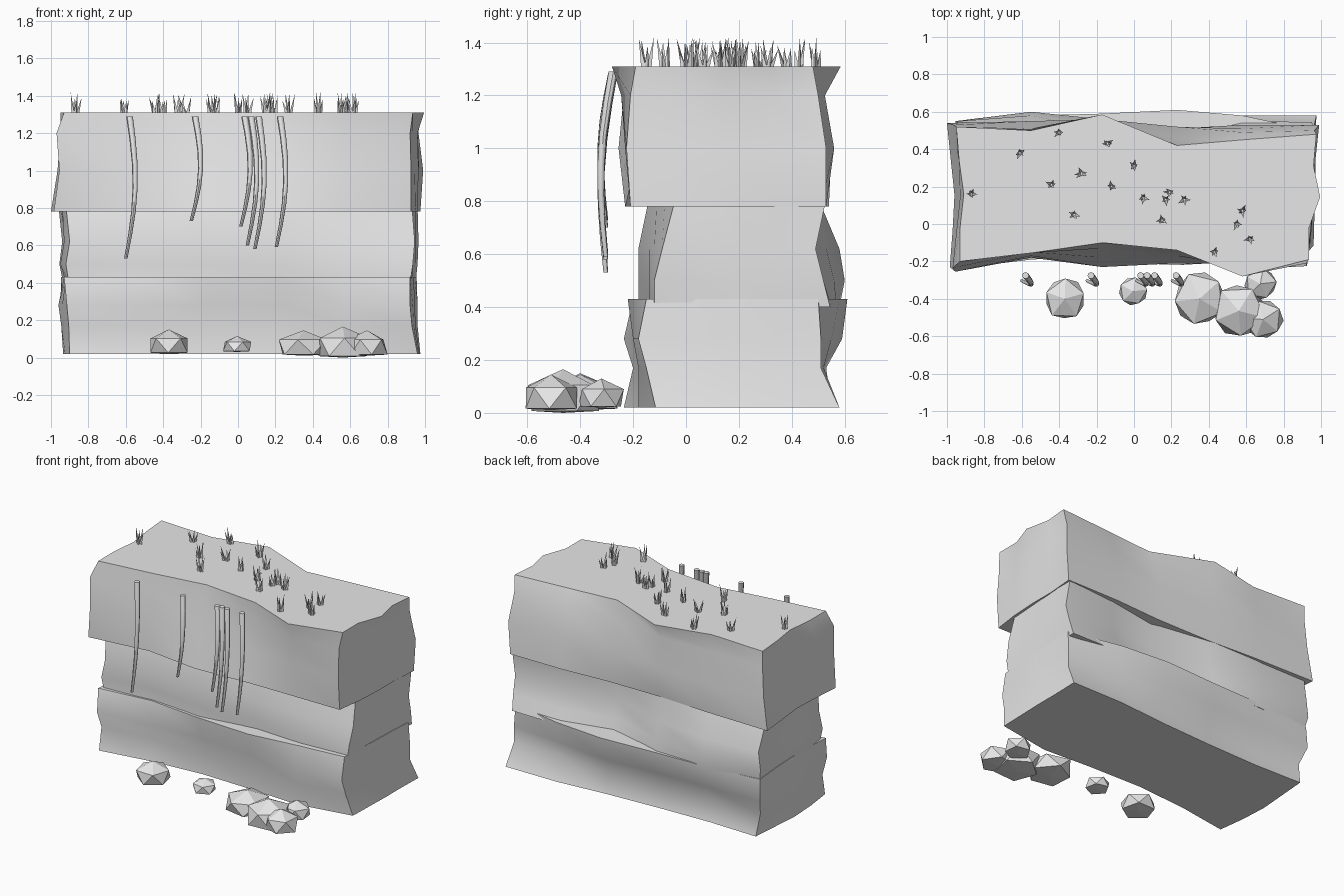
import bpy, bmesh, math, random
from mathutils import Vector, Matrix

random.seed(4)
stone = bpy.data.materials.new("stone_grey")
stone.diffuse_color = (0.8, 0.8, 0.8, 1)


def finish(bm, name, smooth=None):
    bmesh.ops.recalc_face_normals(bm, faces=bm.faces)
    me = bpy.data.meshes.new(name)
    bm.to_mesh(me)
    bm.free()
    me.materials.append(stone)
    ob = bpy.data.objects.new(name, me)
    bpy.context.collection.objects.link(ob)
    if smooth:
        bpy.ops.object.select_all(action='DESELECT')
        ob.select_set(True)
        bpy.context.view_layer.objects.active = ob
        bpy.ops.object.shade_smooth_by_angle(angle=math.radians(smooth))
    return ob


def loft(bm, rings):
    """Skin a stack of equal closed rings and cap both ends."""
    loops = [[bm.verts.new(p) for p in r] for r in rings]
    n = len(loops[0])
    for a, b in zip(loops, loops[1:]):
        for i in range(n):
            j = (i + 1) % n
            bm.faces.new((a[i], a[j], b[j], b[i]))
    bm.faces.new(loops[0])
    bm.faces.new(loops[-1])


STATIONS = [-0.55, -0.17, 0.23, 0.58]


def stratum(name, heights, left, right, front, back):
    """Rock layer: front/back give y at six stations, left/right give x front to back."""
    bm = bmesh.new()
    rings = []
    for z, l, r, f, b in zip(heights, left, right, front, back):
        side = [0.25, 0.5, 0.75]
        ring = [(x, y, z) for x, y in zip([l[0]] + STATIONS + [r[0]], f)]
        ring += [(x, f[5] + (b[5] - f[5]) * t, z) for x, t in zip(r[1:4], side)]
        ring += [(x, y, z) for x, y in zip([l[4]] + STATIONS + [r[4]], b)][::-1]
        ring += [(x, f[0] + (b[0] - f[0]) * t, z) for x, t in zip(l[1:4], side)][::-1]
        rings.append(ring)
    loft(bm, rings)
    finish(bm, name, 45)


stratum("top_stratum", [1.31, 1.2, 1.0, 0.78],
        [[-.93, -.93, -.91, -.935, -.95],
         [-.97, -.95, -.93, -.94, -.95],
         [-.955, -.95, -.945, -.955, -.965],
         [-.985, -.97, -.96, -.98, -1.0]],
        [[.935, .935, .995, .96, .975],
         [.92, .935, .96, .945, .965],
         [.925, .945, .965, .97, .99],
         [.925, .95, .96, .96, .975]],
        [[-.20, -.155, -.10, -.14, -.28, -.19],
         [-.235, -.15, -.13, -.14, -.245, -.21],
         [-.255, -.17, -.18, -.17, -.23, -.225],
         [-.23, -.18, -.23, -.21, -.21, -.21]],
        [[.52, .50, .585, .42, .45, .48],
         [.52, .51, .525, .46, .49, .50],
         [.53, .55, .56, .52, .51, .53],
         [.54, .53, .51, .51, .53, .53]])

stratum("middle_stratum", [0.81, 0.62, 0.5, 0.40],
        [[-.92, -.94, -.93, -.95, -.96],
         [-.90, -.93, -.92, -.93, -.94],
         [-.92, -.95, -.93, -.94, -.955],
         [-.905, -.92, -.91, -.92, -.935]],
        [[.93, .94, .95, .96, .96],
         [.945, .94, .95, .945, .965],
         [.935, .935, .94, .95, .96],
         [.92, .93, .935, .94, .95]],
        [[-.13, -.12, -.14, -.11, -.08, -.04],
         [-.17, -.17, -.18, -.14, -.12, -.09],
         [-.18, -.14, -.18, -.13, -.14, -.12],
         [-.17, -.15, -.18, -.12, -.14, -.12]],
        [[.50, .50, .50, .44, .50, .53],
         [.55, .58, .53, .42, .48, .49],
         [.55, .60, .56, .44, .52, .52],
         [.53, .58, .57, .47, .55, .545]])

stratum("bottom_stratum", [0.43, 0.28, 0.17, 0.02],
        [[-.93, -.92, -.92, -.93, -.945],
         [-.915, -.94, -.96, -.94, -.95],
         [-.905, -.925, -.945, -.93, -.92],
         [-.90, -.925, -.935, -.92, -.905]],
        [[.92, .93, .94, .945, .955],
         [.92, .935, .945, .945, .96],
         [.93, .94, .95, .95, .96],
         [.96, .965, .97, .97, .975]],
        [[-.20, -.16, -.20, -.22, -.18, -.15],
         [-.235, -.19, -.17, -.19, -.20, -.18],
         [-.20, -.16, -.15, -.16, -.18, -.15],
         [-.235, -.18, -.15, -.16, -.18, -.115]],
        [[.54, .58, .59, .61, .58, .50],
         [.55, .56, .57, .59, .55, .51],
         [.50, .48, .50, .53, .52, .51],
         [.53, .52, .53, .55, .58, .58]])

# Hanging vines: bowed tapering tubes in front of the face
for i, (x, low) in enumerate([(-.58, .53), (-.23, .73), (.035, .70),
                              (.07, .60), (.11, .58), (.225, .59)]):
    bm = bmesh.new()
    rings = []
    for s in range(7):
        t = s / 6
        z = 1.29 + (low - 1.29) * t
        bow = math.sin(math.pi * t)
        cx = x - 0.02 * t + 0.04 * bow
        cy = -0.275 - 0.032 * bow - 0.028 * t
        r = 0.018 - 0.009 * t
        rings.append([(cx + r * math.cos(a * math.tau / 8),
                       cy + r * math.sin(a * math.tau / 8), z) for a in range(8)])
    loft(bm, rings)
    finish(bm, f"vine_{i}", 45)

# Boulders: squashed faceted stones with wide, flattened undersides
for i, (x, y, r, lo, hi) in enumerate([
        (-.37, -.40, .115, .02, .15), (-.005, -.36, .077, .03, .115),
        (.35, -.40, .145, .01, .145), (.56, -.465, .15, .0, .165),
        (.69, -.51, .11, .01, .145), (.675, -.32, .09, .02, .13)]):
    bm = bmesh.new()
    bmesh.ops.create_icosphere(bm, subdivisions=1, radius=1)
    bm.transform(Matrix.Rotation(random.uniform(0, 1.2), 4, 'Z'))
    mid = lo + (hi - lo) * 0.34
    for v in bm.verts:
        k = random.uniform(0.98, 1.12)
        v.co = Vector((x + v.co.x * r * k, y + v.co.y * r * k,
                       max(lo, mid + v.co.z * (hi - mid))))
    finish(bm, f"boulder_{i}")

# Grass tufts: three-sided blades fanning from each spot
bm = bmesh.new()
for x, y in [(-.87, .16), (-.61, .38), (-.44, .21), (-.40, .49), (-.32, .05),
             (-.28, .27), (-.14, .43), (-.12, .20), (0, .31), (.05, .14),
             (.15, .02), (.19, .17), (.17, .13), (.27, .13), (.43, -.15),
             (.55, .0), (.58, .07), (.62, -.08)]:
    start = random.uniform(0, math.tau)
    for n in range(5):
        a = start + n * math.tau / 5 + random.uniform(-0.4, 0.4)
        bx, by = x + 0.01 * math.cos(a), y + 0.01 * math.sin(a)
        lean, h = random.uniform(0.005, 0.03), random.uniform(0.06, 0.11)
        tip = bm.verts.new((bx + lean * math.cos(a), by + lean * math.sin(a), 1.31 + h))
        base = [bm.verts.new((bx + 0.011 * math.cos(a + q * math.tau / 3),
                              by + 0.011 * math.sin(a + q * math.tau / 3), 1.305))
                for q in range(3)]
        bm.faces.new(base)
        for q in range(3):
            bm.faces.new((base[q], base[(q + 1) % 3], tip))
finish(bm, "grass_tufts")
